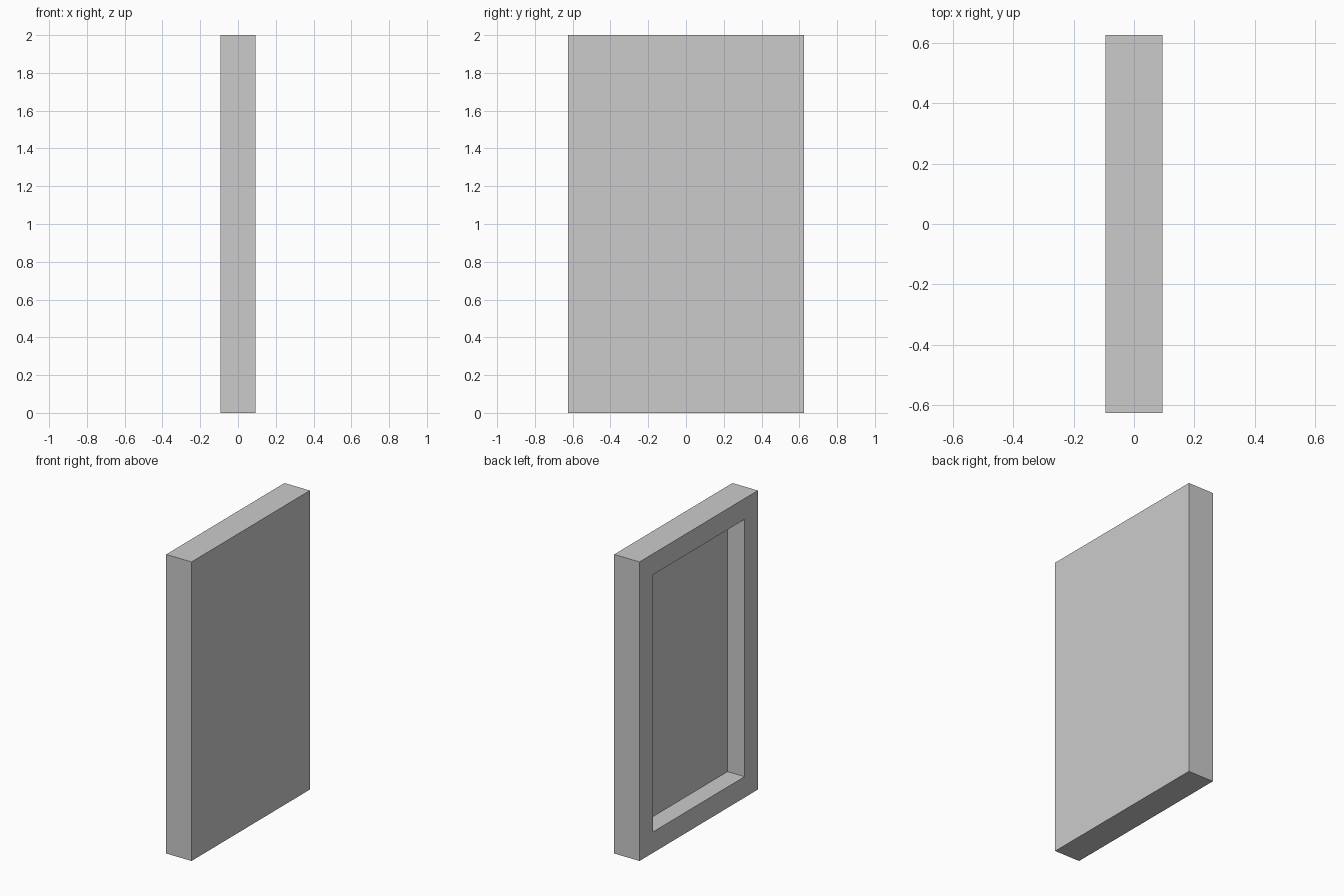
import bpy, bmesh
from mathutils import Matrix, Vector

if "Cube" in bpy.data.objects:
    bpy.data.objects.remove(bpy.data.objects["Cube"])

THICK, WIDTH, HEIGHT = 0.1875, 1.25, 2.0
BORDER, DEPTH = 0.14, 0.126

# Solid slab standing on the floor
bm = bmesh.new()
bmesh.ops.create_cube(bm, size=1, matrix=Matrix.Translation((0, 0, HEIGHT / 2))
                      @ Matrix.Diagonal((THICK, WIDTH, HEIGHT, 1)))

# Rectangular recess in the left face, leaving an even frame
bm.normal_update()
left = min(bm.faces, key=lambda f: f.calc_center_median().x)
bmesh.ops.inset_region(bm, faces=[left], thickness=BORDER, use_even_offset=True)
recess = bmesh.ops.extrude_discrete_faces(bm, faces=[left])["faces"][0]
bmesh.ops.translate(bm, verts=recess.verts, vec=Vector((DEPTH, 0, 0)))
bmesh.ops.recalc_face_normals(bm, faces=bm.faces)

mesh = bpy.data.meshes.new("recessed_panel")
bm.to_mesh(mesh)
bm.free()
bpy.context.collection.objects.link(bpy.data.objects.new("recessed_panel", mesh))
